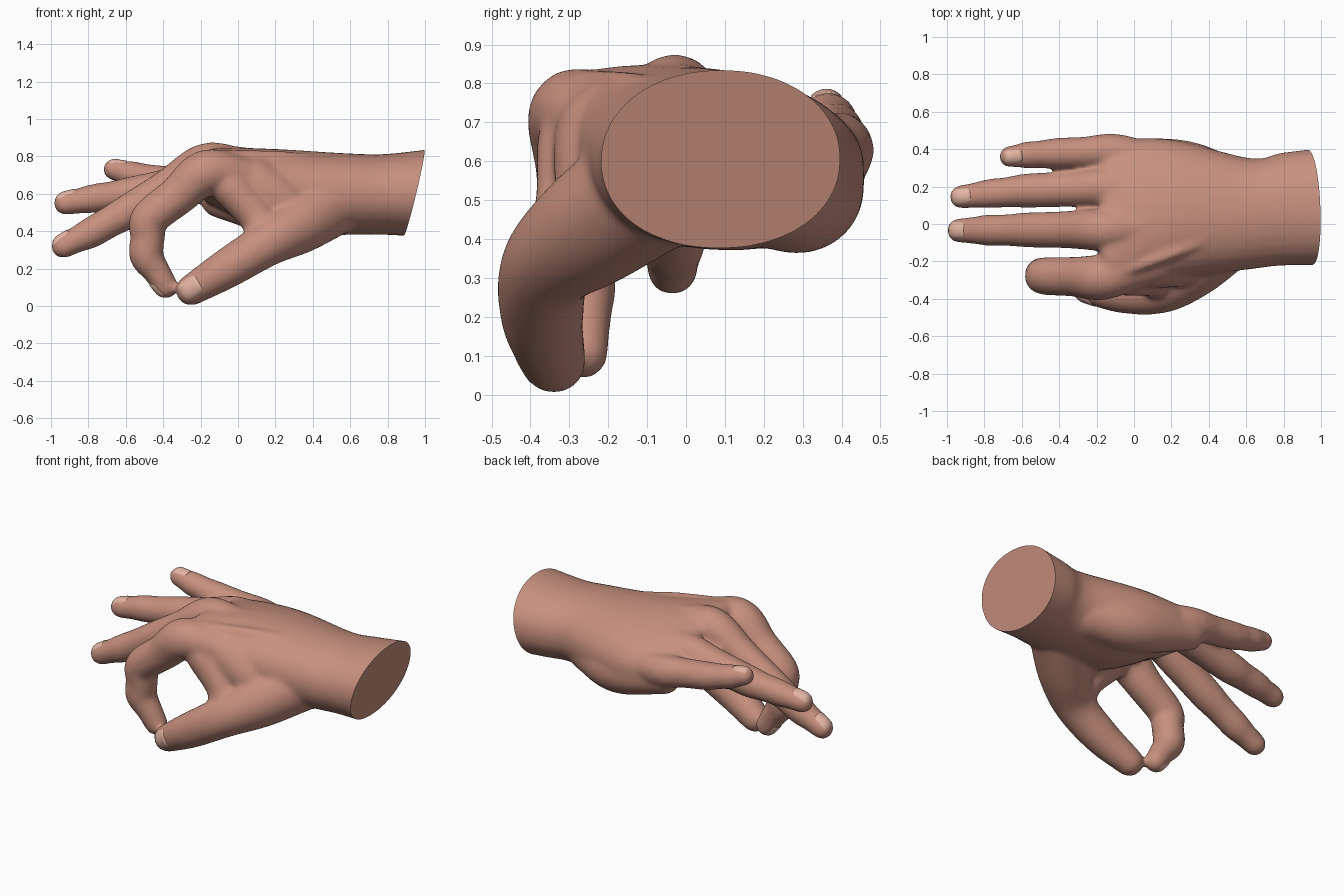
import bpy, bmesh, math
from mathutils import Vector
from mathutils.bvhtree import BVHTree

if "Cube" in bpy.data.objects:
    bpy.data.objects.remove(bpy.data.objects["Cube"])


def material(name, rgb):
    m = bpy.data.materials.new(name)
    m.diffuse_color = (*rgb, 1)
    m.use_nodes = True
    m.node_tree.nodes["Principled BSDF"].inputs["Base Color"].default_value = m.diffuse_color
    return m


SKIN = material("skin", (0.57, 0.28, 0.21))
NAIL = material("nail", (0.77, 0.46, 0.37))
SEG = 28
TURN = [2 * math.pi * i / SEG for i in range(SEG)]
bm = bmesh.new()


def power(v, e):
    return math.copysign(abs(v) ** e, v)


def skin_rings(rings):
    """Bridge a list of vertex rings into a closed solid."""
    vs = [[bm.verts.new(p) for p in r] for r in rings]
    for a, b in zip(vs, vs[1:]):
        for i in range(SEG):
            j = (i + 1) % SEG
            bm.faces.new((a[i], a[j], b[j], b[i]))
    bm.faces.new(vs[0][::-1])
    bm.faces.new(vs[-1])


def spline(pts, steps=6):
    """Catmull-Rom resampling of equal-length tuples."""
    p = [Vector(q) for q in pts]
    p = [2 * p[0] - p[1]] + p + [2 * p[-1] - p[-2]]
    out = []
    for i in range(1, len(p) - 2):
        a, b, c, d = p[i - 1:i + 3]
        for k in range(steps):
            t = k / steps
            out.append(0.5 * (2 * b + (c - a) * t + (2 * a - 5 * b + 4 * c - d) * t * t
                              + (3 * b - a - 3 * c + d) * t ** 3))
    return out + [p[-2]]


def tube(pts):
    """Round-ended limb through (x, y, z, radius) points."""
    s = spline(pts)
    c = [Vector(q[:3]) for q in s]
    rings = []

    def ring(center, tan, r):
        side = Vector((0, 1, 0))
        side = (side - tan * side.dot(tan)).normalized()
        up = tan.cross(side)
        rings.append([center + (side * math.cos(a) + up * math.sin(a)) * r for a in TURN])

    t0, t1 = (c[1] - c[0]).normalized(), (c[-1] - c[-2]).normalized()
    caps = [math.radians(20 * k) for k in range(1, 5)]
    for a in reversed(caps):
        ring(c[0] - t0 * s[0][3] * math.sin(a), t0, s[0][3] * math.cos(a))
    for i, q in enumerate(s):
        ring(c[i], (c[min(i + 1, len(c) - 1)] - c[max(i - 1, 0)]).normalized(), q[3])
    for a in caps:
        ring(c[-1] + t1 * s[-1][3] * math.sin(a), t1, s[-1][3] * math.cos(a))
    skin_rings(rings)


tips = {}


def finger(name, y0, y1, *joints):
    """Finger from knuckle to tip through (x, z, radius) joints, slimmer between them."""
    n = len(joints) - 1
    pts = [(x, y0 + (y1 - y0) * i / n, z, r) for i, (x, z, r) in enumerate(joints)]
    k = pts[0]
    path = [(k[0] + .2, y0 * .85, k[2] - .02, .1), k]
    for a, b in zip(pts, pts[1:]):
        mid = [(p + q) / 2 for p, q in zip(a, b)]
        mid[3] *= .96
        path += [mid, b]
    tube(path)
    tips[name] = path[-2:]
    # tendon on the back of the hand
    if name != "little":
        s = .05 + .3 * y0
        tube([(.5, s, .775, .025), (.2, (s + y0) / 2, .8 - .1 * max(y0, 0), .032),
              (k[0], y0, k[2] + k[3] - .035, .035)])


# Wrist and palm: x, centre y, centre z, half width, half height, tilt
rings = []
for x, cy, cz, ry, rz, tilt in spline([
        (1.12, .1, .605, .32, .245, 0), (.8, .08, .597, .303, .217, 0),
        (.62, .055, .598, .298, .217, 1), (.2, .08, .61, .375, .225, 8),
        (-.1, .06, .685, .395, .14, 12), (-.18, .06, .685, .36, .1, 12)], 8):
    ca, sa = math.cos(math.radians(tilt)), math.sin(math.radians(tilt))
    uv = [(power(math.cos(a), .95) * ry, power(math.sin(a), .95) * rz) for a in TURN]
    rings.append([(x, cy + u * ca + v * sa, cz - u * sa + v * ca) for u, v in uv])
skin_rings(rings)

# Fingers
finger("index", -.285, -.265, (-.17, .715, .122), (-.475, .465, .101),
       (-.49, .27, .092), (-.385, .105, .066))
finger("middle", -.03, -.035, (-.17, .76, .112), (-.57, .515, .094),
       (-.79, .39, .083), (-.935, .32, .066))
finger("ring", .195, .145, (-.13, .69, .107), (-.57, .60, .092),
       (-.78, .573, .078), (-.923, .55, .064))
finger("little", .385, .36, (-.1, .625, .098), (-.42, .67, .083),
       (-.58, .705, .072), (-.665, .73, .058))

# Thumb
thumb = [(.5, -.08, .54, .17), (.32, -.24, .43, .155), (.15, -.355, .33, .122),
         (-.06, -.37, .2, .107), (-.25, -.34, .085, .084)]
tube(thumb)
tips["thumb"] = thumb[-2:]

# Thumb web and heel of the hand
tube([(.15, -.33, .36, .1), (.1, -.29, .48, .1), (-.04, -.275, .64, .11)])
tube([(.3, -.18, .5, .14), (.2, -.2, .58, .14), (.08, -.2, .66, .14)])
tube([(.52, .21, .53, .14), (.25, .3, .515, .15), (-.1, .36, .57, .1)])

# Fuse the parts into one smooth skin
bmesh.ops.recalc_face_normals(bm, faces=bm.faces[:])
mesh = bpy.data.meshes.new("hand")
bm.to_mesh(mesh)
bm.free()
hand = bpy.data.objects.new("hand", mesh)
bpy.context.collection.objects.link(hand)
rem = hand.modifiers.new("fuse", 'REMESH')
rem.mode = 'VOXEL'
rem.voxel_size = .0115
smo = hand.modifiers.new("soften", 'SMOOTH')
smo.factor, smo.iterations = .5, 24
dg = bpy.context.evaluated_depsgraph_get()
fused = bpy.data.meshes.new_from_object(hand.evaluated_get(dg))
hand.modifiers.clear()

# Slanted flat cut at the wrist
bm = bmesh.new()
bm.from_mesh(fused)
for f in bm.faces:
    f.smooth = True
cut = bmesh.ops.bisect_plane(bm, geom=bm.verts[:] + bm.edges[:] + bm.faces[:],
                             plane_co=(.94, .09, .6), plane_no=(1, .04, -.24), clear_outer=True)
rim = [g for g in cut["geom_cut"] if isinstance(g, bmesh.types.BMEdge)]
for f in bmesh.ops.edgeloop_fill(bm, edges=rim)["faces"]:
    f.smooth = False
for e in rim:
    e.smooth = False
bmesh.ops.recalc_face_normals(bm, faces=bm.faces[:])
tree = BVHTree.FromBMesh(bm)
bm.to_mesh(fused)
bm.free()
hand.data = fused
fused.materials.clear()
fused.materials.append(SKIN)


def nail(name, normal, length, width):
    """Rounded plate draped on the fingertip."""
    a, b = (Vector(q[:3]) for q in tips[name])
    d = (b - a).normalized()
    n = Vector(normal)
    n = (n - d * n.dot(d)).normalized()
    side = d.cross(n)
    nb = bmesh.new()
    loops = []
    for k, off in ((.02, .004), (.35, .004), (.65, .004), (.93, .003), (1, -.006)):
        loop = []
        for t in TURN:
            u, v = power(math.cos(t), .5) * length * k, power(math.sin(t), .5) * width * k
            p = b + d * (u - .008) + side * v
            hit = tree.ray_cast(p + n * .13, -n)[0]
            if hit is None or (hit - p).length > .12:
                hit = tree.find_nearest(p + n * .04)[0]
            loop.append(nb.verts.new(hit + n * off))
        loops.append(loop)
    nb.faces.new(loops[0])
    for p, q in zip(loops, loops[1:]):
        for i in range(SEG):
            j = (i + 1) % SEG
            nb.faces.new((p[i], q[i], q[j], p[j]))
    bmesh.ops.recalc_face_normals(nb, faces=nb.faces[:])
    for f in nb.faces:
        f.smooth = True
    me = bpy.data.meshes.new(name + "_nail")
    nb.to_mesh(me)
    nb.free()
    me.materials.append(NAIL)
    bpy.context.collection.objects.link(bpy.data.objects.new(name + "_nail", me))


# Nails
nail("index", (-.8, 0, -.5), .05, .045)
nail("middle", (-.4, 0, .9), .054, .048)
nail("ring", (-.2, 0, 1), .054, .046)
nail("little", (.2, 0, 1), .047, .04)
nail("thumb", (-.15, -1, .1), .064, .058)
